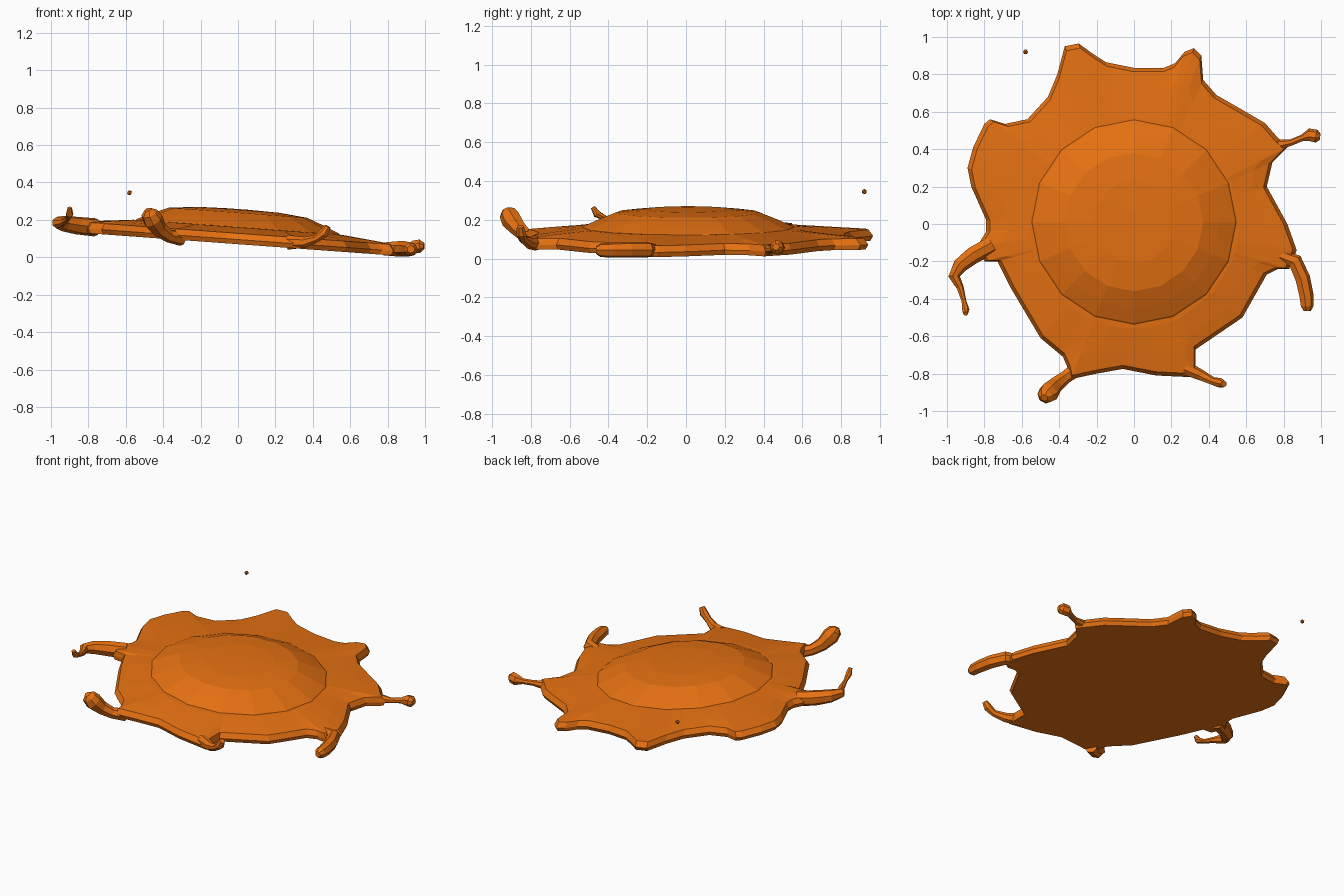
import bpy
import bmesh
from math import cos, sin, tau
from mathutils import Vector

default_cube = bpy.data.objects.get("Cube")
if default_cube:
    bpy.data.objects.remove(default_cube, do_unlink=True)

orange = bpy.data.materials.new("orange slime")
orange.use_nodes = True
orange.diffuse_color = (.79, .165, .006, 1)
shader = orange.node_tree.nodes["Principled BSDF"]
shader.inputs["Base Color"].default_value = orange.diffuse_color


def ground(x):
    """Height of the sloping underside."""
    return .07 - .073 * x


def make_object(name, bm):
    bmesh.ops.recalc_face_normals(bm, faces=bm.faces)
    mesh = bpy.data.meshes.new(name)
    bm.to_mesh(mesh)
    bm.free()
    mesh.materials.append(orange)
    obj = bpy.data.objects.new(name, mesh)
    bpy.context.collection.objects.link(obj)
    return obj


def loft(name, rings):
    """Skin a list of equally long point rings and cap both ends."""
    bm = bmesh.new()
    loops = [[bm.verts.new(point) for point in ring] for ring in rings]
    for lower, upper in zip(loops, loops[1:]):
        for i in range(len(lower)):
            bm.faces.new((lower[i - 1], lower[i], upper[i], upper[i - 1]))
    bm.faces.new(loops[0])
    bm.faces.new(loops[-1])
    return make_object(name, bm)


def on_slope(point, height):
    return Vector((point.x, point.y, ground(point.x) + height))


# Spread-out puddle: wavy outline, rounded rim, gentle rise to the dome
outline = [Vector(p) for p in (
    (.71, .2), (.74, .33), (.82, .41), (.77, .46), (.7, .54), (.58, .61),
    (.44, .69), (.37, .77), (.36, .9), (.32, .94), (.27, .92), (.22, .86),
    (.16, .835), (0, .835), (-.15, .865), (-.22, .91), (-.295, .965),
    (-.37, .95), (-.41, .8), (-.46, .68), (-.57, .56), (-.69, .535),
    (-.77, .56), (-.8, .535), (-.86, .41), (-.89, .3), (-.87, .2),
    (-.79, .02), (-.79, -.04), (-.84, -.12), (-.8, -.2), (-.73, -.2),
    (-.66, -.34), (-.5, -.61), (-.38, -.71), (-.35, -.78), (-.34, -.83),
    (-.2, -.8), (-.06, -.775), (.12, -.81), (.33, -.82), (.33, -.67),
    (.58, -.5), (.71, -.27), (.77, -.24), (.83, -.24), (.87, -.14),
    (.82, 0))]


def puddle_ring(blend, scale, height):
    """Blend from a circle under the dome (0) to the outline (1)."""
    return [on_slope((p.normalized() * .56).lerp(p, blend) * scale, height)
            for p in outline]


loft("puddle", [
    puddle_ring(1, .985, 0),
    puddle_ring(1, 1, .025),
    puddle_ring(1, .975, .058),
    puddle_ring(.55, 1, .072),
    puddle_ring(0, 1, .09),
    puddle_ring(0, .6, .1),
])


# Raised dome with broad flat facets
def dome_ring(radius, height, sides=16):
    angles = [tau * i / sides for i in range(sides)]
    return [on_slope(Vector((radius * cos(a), radius * sin(a) + .01)), height)
            for a in angles]


loft("dome", [
    dome_ring(.56, .08),
    dome_ring(.54, .096),
    dome_ring(.46, .132),
    dome_ring(.37, .168),
    dome_ring(.22, .184),
    dome_ring(.06, .188),
])


# Splashed arms: tapering tubes along (x, y, z, radius) paths
def arm(name, path, sides=7):
    centres = [Vector(p[:3]) for p in path]
    rings = []
    for i, centre in enumerate(centres):
        ahead = centres[min(i + 1, len(path) - 1)]
        behind = centres[max(i - 1, 0)]
        turn = (ahead - behind).to_track_quat("Z", "Y")
        radius = path[i][3]
        rings.append([centre + turn @ Vector((radius * cos(tau * k / sides),
                                              radius * sin(tau * k / sides), 0))
                      for k in range(sides)])
    return loft(name, rings)


arm("left_back_arm", [
    (.76, .42, .045, .03), (.84, .435, .045, .018), (.9, .46, .05, .018),
    (.94, .475, .055, .036), (.975, .468, .06, .036), (.995, .465, .06, .018)])
arm("left_front_arm", [
    (.78, -.17, .045, .035), (.86, -.2, .045, .042), (.9, -.29, .045, .042),
    (.92, -.38, .043, .04), (.925, -.44, .043, .036), (.925, -.465, .043, .02)])
arm("front_left_arm", [
    (.27, -.77, .08, .04), (.36, -.81, .08, .03), (.42, -.84, .1, .022),
    (.46, -.85, .13, .027), (.48, -.855, .165, .018)])
arm("front_right_arm", [
    (-.3, -.77, .1, .04), (-.37, -.82, .115, .036), (-.42, -.86, .15, .043),
    (-.455, -.9, .2, .055), (-.475, -.92, .235, .045), (-.48, -.93, .255, .02)])
arm("right_hooked_arm", [
    (-.76, -.11, .16, .05), (-.86, -.165, .17, .048), (-.93, -.22, .18, .042),
    (-.963, -.28, .185, .032), (-.93, -.34, .19, .02), (-.91, -.41, .205, .013),
    (-.9, -.46, .23, .02), (-.9, -.48, .265, .012)])

# Loose droplet flung into the air
droplet = bmesh.new()
bmesh.ops.create_icosphere(droplet, subdivisions=1, radius=.014)
bmesh.ops.translate(droplet, verts=droplet.verts, vec=(-.58, .92, .345))
make_object("droplet", droplet)
